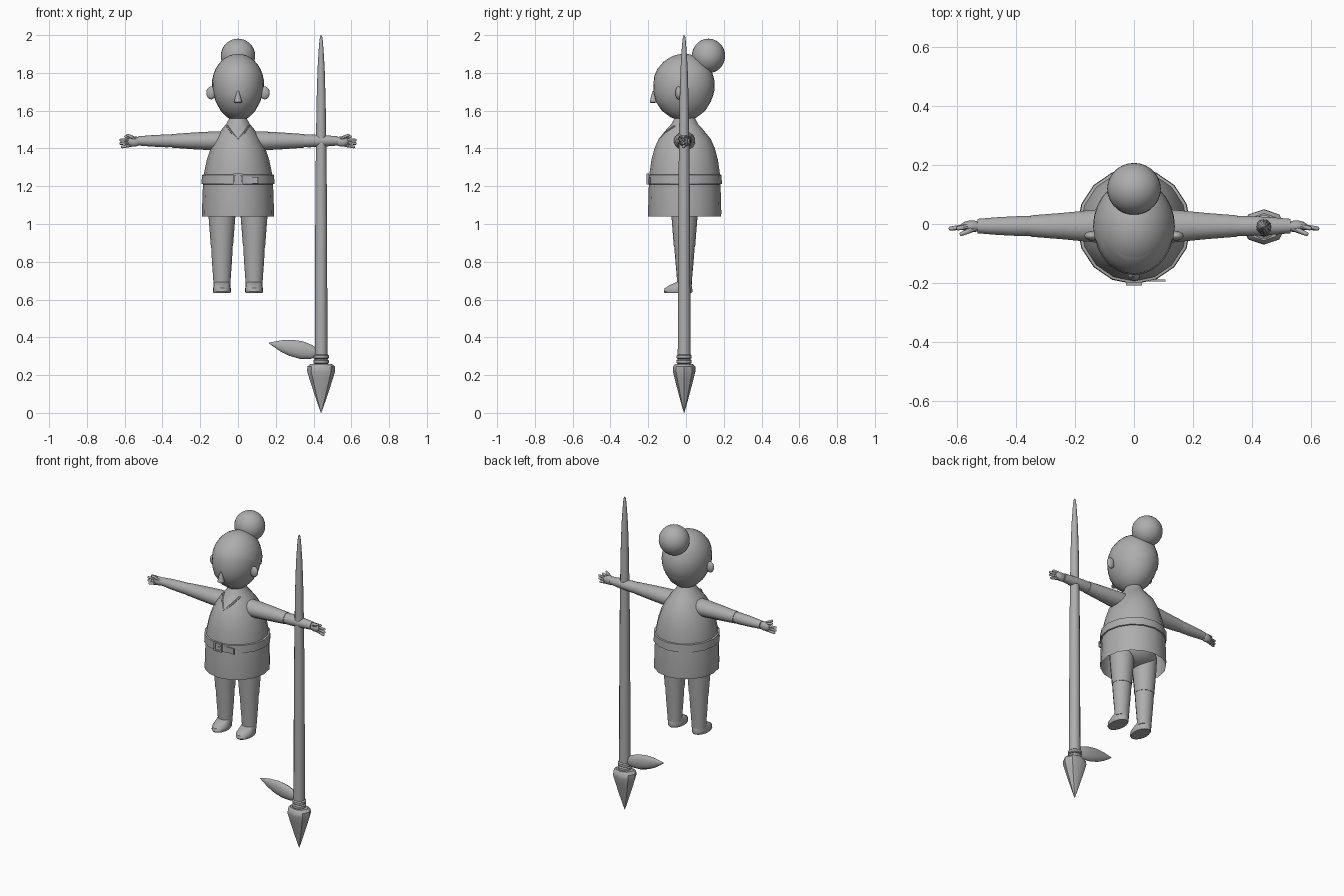
import bpy, bmesh, math
from mathutils import Matrix, Vector

if "Cube" in bpy.data.objects:
    bpy.data.objects.remove(bpy.data.objects["Cube"])

grey = bpy.data.materials.new("clay grey")
grey.diffuse_color = (0.42, 0.42, 0.42, 1)
grey.use_nodes = True
grey.node_tree.nodes["Principled BSDF"].inputs["Base Color"].default_value = grey.diffuse_color


def finish(name, bm):
    bmesh.ops.recalc_face_normals(bm, faces=bm.faces)
    me = bpy.data.meshes.new(name)
    bm.to_mesh(me)
    bm.free()
    me.materials.append(grey)
    ob = bpy.data.objects.new(name, me)
    bpy.context.collection.objects.link(ob)
    return ob


def loft(name, rings, sides=16, matrix=Matrix(), caps=(True, True)):
    """Rings of (height, half width, half depth[, centre a, centre b]) along local z."""
    bm = bmesh.new()
    loops = []
    for ring in rings:
        h, ra, rb = ring[:3]
        ca, cb = ring[3:] if len(ring) > 3 else (0, 0)
        loops.append([bm.verts.new((ca + ra * math.cos(2 * math.pi * i / sides),
                                    cb + rb * math.sin(2 * math.pi * i / sides), h))
                      for i in range(sides)])
    for a, b in zip(loops, loops[1:]):
        for i in range(sides):
            j = (i + 1) % sides
            bm.faces.new((a[i], a[j], b[j], b[i]))
    if caps[0]:
        bm.faces.new(loops[0])
    if caps[1]:
        bm.faces.new(loops[-1])
    bm.transform(matrix)
    return finish(name, bm)


def limb(name, p0, p1, r0, r1, sides=8):
    """Tapered round-ended rod between two points."""
    p0, p1 = Vector(p0), Vector(p1)
    d = p1 - p0
    m = Matrix.Translation(p0) @ d.to_track_quat('Z', 'Y').to_matrix().to_4x4()
    n = d.length
    return loft(name, [(0, r0, r0), (n - r1 * .7, r1, r1), (n - r1 * .2, r1 * .7, r1 * .7),
                       (n, r1 * .2, r1 * .2)], sides, m)


def ball(name, centre, size, cut=None):
    bm = bmesh.new()
    bmesh.ops.create_uvsphere(bm, u_segments=28, v_segments=18, radius=1)
    bm.transform(Matrix.Translation(centre) @ Matrix.Diagonal((*size, 1)))
    if cut:
        bmesh.ops.bisect_plane(bm, geom=bm.verts[:] + bm.edges[:] + bm.faces[:],
                               plane_co=cut[0], plane_no=cut[1], clear_inner=True)
    return finish(name, bm)


def box(name, centre, size):
    bm = bmesh.new()
    bmesh.ops.create_cube(bm, size=1)
    bm.transform(Matrix.Translation(centre) @ Matrix.Diagonal((*size, 1)))
    return finish(name, bm)


# tunic, open at the hem, with pelvis inside
CY = -0.007
body = Matrix.Translation((0, CY, 0))
loft("tunic", [(1.04, .19, .193), (1.06, .191, .194), (1.2, .186, .19), (1.27, .18, .186),
               (1.34, .165, .176), (1.40, .145, .16), (1.45, .118, .138), (1.5, .087, .097),
               (1.53, .062, .07), (1.57, .04, .05)], 16, body, (False, True))
ball("pelvis", (0, CY, 1.12), (.15, .11, .08))

# belt, buckle frame and strap end
loft("belt", [(1.21, .184, .188), (1.212, .193, .197), (1.26, .191, .195), (1.262, .18, .186)],
     16, body, (False, False))
for s in (-1, 1):
    box("buckle_side", (s * .023, -.202, 1.238), (.009, .012, .056))
    box("buckle_bar", (0, -.202, 1.238 + s * .024), (.05, .012, .009))
box("buckle_pin", (.01, -.203, 1.238), (.024, .008, .007))
box("strap_end", (.072, -.191, 1.232), (.068, .007, .036))

# neckline
for s in (-1, 1):
    pts = [(0, -.142, 1.445), (s * .035, -.108, 1.485), (s * .058, -.06, 1.52)]
    for a, b in zip(pts, pts[1:]):
        limb("collar_edge", a, b, .006, .006, 6)

# head
loft("head", [(1.552, .03, .035, 0, -.007), (1.565, .058, .07, 0, -.012), (1.6, .092, .115, 0, -.013),
              (1.65, .119, .147, 0, -.014), (1.69, .131, .157, 0, -.014), (1.73, .136, .16, 0, -.013),
              (1.78, .132, .157, 0, -.012), (1.82, .12, .142, 0, -.01), (1.86, .088, .11, 0, -.008),
              (1.885, .04, .06, 0, -.008)], 28)
ball("hair", (0, -.01, 1.733), (.139, .162, .168), ((0, 0, 1.735), (0, .6, 1)))
ball("hair_bun", (0, .119, 1.89), (.091, .088, .091))
loft("nose", [(1.64, .008, .008, 0, -.178), (1.645, .021, .021, 0, -.172),
              (1.675, .014, .014, 0, -.172), (1.705, .004, .004, 0, -.172)], 10)

for s in (-1, 1):
    side = "right" if s > 0 else "left"
    ball(side + "_ear", (s * .142, -.04, 1.694), (.026, .016, .034))

    # arm: sleeve and forearm lie along x
    m = Matrix.Translation((0, -.007, 1.44)) @ Matrix.Rotation(s * math.pi / 2, 4, 'Y')
    loft(side + "_sleeve", [(.06, .05, .058), (.13, .05, .057), (.24, .044, .046),
                            (.35, .036, .037)], 14, m)
    loft(side + "_forearm", [(.34, .033, .034), (.38, .034, .035), (.46, .03, .031),
                             (.53, .024, .025)], 14, m)
    # hand
    ball(side + "_palm", (s * .55, -.008, 1.437), (.038, .02, .027))
    for k in range(4):
        t = k - 1.5
        reach = .632 - .008 * abs(t) - .006 * k * (k == 3)
        limb(side + "_finger", (s * .565, -.008, 1.437 + t * .013),
             (s * reach, -.016, 1.435 + t * .019), .009, .007)
    limb(side + "_thumb", (s * .54, -.015, 1.45), (s * .59, -.036, 1.473), .01, .007)

    # legs and shoes
    m = Matrix.Translation((s * .085, -.008, 0))
    loft(side + "_breeches", [(.885, .059, .057), (.9, .06, .058), (1.04, .071, .069),
                              (1.12, .074, .074)], 16, m)
    loft(side + "_stocking", [(.67, .044, .038), (.72, .047, .041), (.8, .053, .048),
                              (.9, .058, .056)], 16, m)
    loft(side + "_shoe", [(.635, .044, .072, 0, -.034), (.642, .048, .077, 0, -.034),
                          (.66, .047, .074, 0, -.032), (.677, .043, .058, 0, -.02),
                          (.692, .041, .04, 0, -.003)], 18, m)

# spear pointing down, with collars and a leaf
pole = Matrix.Translation((.44, -.01, 0))
loft("spear_shaft", [(z, r, r) for z, r in
                     [(.25, .034), (.8, .032), (1.2, .03), (1.45, .027), (1.65, .024),
                      (1.82, .019), (1.92, .013), (1.97, .009), (1.99, .006), (2, .002)]], 12, pole)
for z in (.272, .298):
    loft("shaft_collar", [(z - .014, .032, .032), (z - .008, .041, .041), (z + .006, .041, .041),
                          (z + .013, .032, .032)], 14, pole)
loft("spear_head", [(0, .001, .001), (.03, .012, .01), (.1, .036, .029), (.18, .062, .05),
                    (.22, .074, .06), (.245, .073, .059), (.26, .056, .046)], 8, pole)
d = Vector((-.25, 0, .055))
leaf = Matrix.Translation((.415, -.01, .315)) @ Matrix.Rotation(math.atan2(d.x, d.z), 4, 'Y')
loft("leaf", [(0, .022, .014), (.03, .038, .02), (.08, .047, .023), (.14, .043, .02),
              (.19, .03, .014), (.23, .014, .008), (.256, .002, .002)], 12, leaf)

# smooth shading with crisp edges
bpy.ops.object.select_all(action='SELECT')
bpy.context.view_layer.objects.active = bpy.data.objects["tunic"]
bpy.ops.object.shade_smooth_by_angle(angle=math.radians(40))
